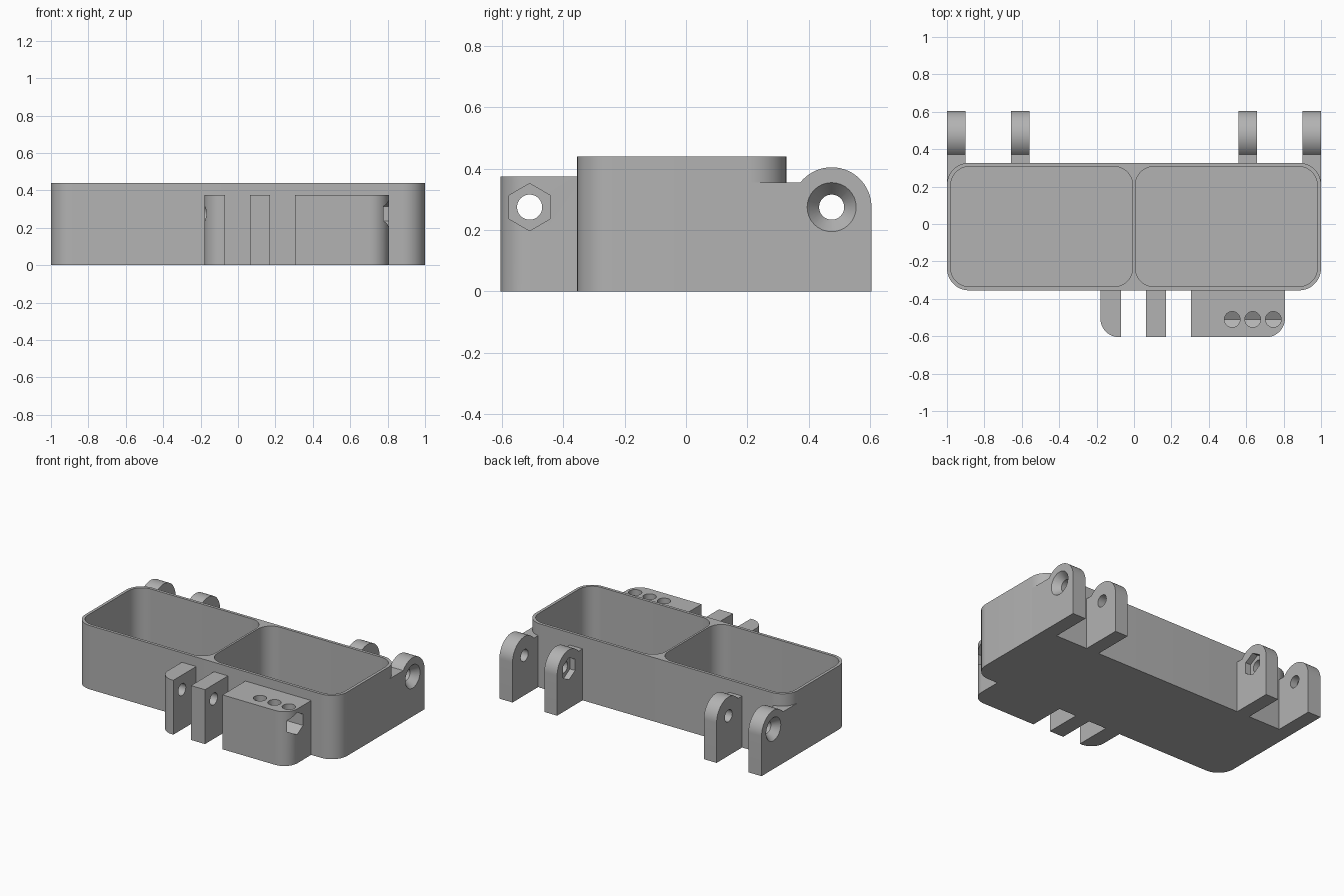
import bpy, bmesh
from math import pi, sin, cos, asin

if "Cube" in bpy.data.objects:
    bpy.data.objects.remove(bpy.data.objects["Cube"], do_unlink=True)

grey = bpy.data.materials.new("plain grey")
grey.use_nodes = True
grey.diffuse_color = (0.45, 0.45, 0.45, 1)
grey.node_tree.nodes["Principled BSDF"].inputs["Base Color"].default_value = grey.diffuse_color


def arc(cx, cy, r, start, end, n=12):
    return [(cx + r * cos(start + (end - start) * i / n),
             cy + r * sin(start + (end - start) * i / n)) for i in range(n + 1)]


def circle(cx, cy, r, n=32, turn=0):
    return arc(cx, cy, r, turn, turn + 2 * pi, n)[:-1]


def rounded(x0, x1, y0, y1, radii):
    """Rectangle outline; radii start at the low corner and run anticlockwise."""
    corners = [(x0, y0, 1, 1), (x1, y0, -1, 1), (x1, y1, -1, -1), (x0, y1, 1, -1)]
    points = []
    for k, ((x, y, sx, sy), r) in enumerate(zip(corners, radii)):
        if r:
            points += arc(x + sx * r, y + sy * r, r, pi + k * pi / 2, pi * 1.5 + k * pi / 2)
        else:
            points.append((x, y))
    return points


def loft(name, outline, lo, hi, axis="z", end_outline=None):
    """Solid between two matching outlines along the x or z axis."""
    bm = bmesh.new()

    def ring(pts, t):
        return [bm.verts.new((t, a, b) if axis == "x" else (a, b, t)) for a, b in pts]
    first, last = ring(outline, lo), ring(end_outline or outline, hi)
    bm.faces.new(first)
    bm.faces.new(last)
    for i in range(len(first)):
        j = (i + 1) % len(first)
        bm.faces.new((first[i], first[j], last[j], last[i]))
    bmesh.ops.recalc_face_normals(bm, faces=bm.faces)
    mesh = bpy.data.meshes.new(name)
    bm.to_mesh(mesh)
    bm.free()
    obj = bpy.data.objects.new(name, mesh)
    bpy.context.collection.objects.link(obj)
    return obj


def cutter(*args, **kw):
    obj = loft("cutter", *args, **kw)
    obj.hide_render = True
    cutters.append(obj)
    return obj


def finish(obj, cuts):
    """Bake the cuts, colour the part and shade it."""
    for c in cuts:
        mod = obj.modifiers.new("cut", "BOOLEAN")
        mod.operation, mod.solver, mod.object = "DIFFERENCE", "EXACT", c
    bpy.context.view_layer.update()
    baked = bpy.data.meshes.new_from_object(
        obj.evaluated_get(bpy.context.evaluated_depsgraph_get()))
    obj.modifiers.clear()
    obj.data = baked
    baked.materials.clear()
    baked.materials.append(grey)
    bpy.ops.object.select_all(action="DESELECT")
    obj.select_set(True)
    bpy.context.view_layer.objects.active = obj
    bpy.ops.object.shade_smooth_by_angle(angle=pi / 6)


cutters = []
PIN_Y, PIN_Z, BORE = 0.475, 0.275, 0.041
LATCH_Y = -0.51

# Tray with two rounded compartments
pockets = [cutter(rounded(a, b, -0.335, 0.307, [0.1] * 4), 0.02, 0.6)
           for a, b in ((-0.98, -0.007), (0.007, 0.98))]
tray = loft("tray", rounded(-1, 1, -0.355, 0.327, [0.118] * 4), 0, 0.44)
finish(tray, pockets)

# Hinge lugs along the back
pin_bore = cutter(circle(PIN_Y, PIN_Z, BORE), -1.2, 1.2, "x")


def lug_outline(y0):
    return ([(y0, 0), (0.605, 0)]
            + arc(PIN_Y, PIN_Z, 0.13, 0, pi - asin(0.08 / 0.13), 24) + [(y0, 0.355)])


for side, s in (("left", 1), ("right", -1)):
    # Outer lug fills the tray corner and has a countersunk bore
    lug = loft(side + "_outer_hinge_lug", lug_outline(0.2), s * 0.9, s, "x")
    sink = cutter(circle(PIN_Y, PIN_Z, 0.088), s * 1.01, s * 0.945, "x",
                  end_outline=circle(PIN_Y, PIN_Z, 0.036))
    finish(lug, [pin_bore, sink] + pockets)
    # Inner lug has a nut recess facing the middle
    lug = loft(side + "_inner_hinge_lug", lug_outline(0.317), s * 0.56, s * 0.657, "x")
    nut = cutter(circle(PIN_Y, PIN_Z, 0.077, 6, pi / 2), s * 0.5, s * 0.6, "x")
    finish(lug, [pin_bore, nut])

# Latch tabs on the front
latch_bore = cutter(circle(LATCH_Y, PIN_Z, BORE), -0.4, 1, "x")
for name, x0, x1, corner in (("latch_end_tab", -0.18, -0.07, 0.1),
                             ("latch_middle_tab", 0.065, 0.172, 0)):
    tab = loft(name, rounded(x0, x1, -0.605, -0.345, [corner, 0, 0, 0]), 0, 0.375)
    finish(tab, [latch_bore])

# Latch block with a hexagonal channel and three holes from above
block = loft("latch_block", rounded(0.305, 0.807, -0.605, -0.345, [0, 0.1, 0, 0]), 0, 0.375)
channel = cutter(circle(LATCH_Y, PIN_Z, 0.077, 6, pi / 2), 0.45, 0.9, "x")
holes = [cutter(circle(x, LATCH_Y, 0.042), PIN_Z, 0.5) for x in (0.525, 0.635, 0.745)]
finish(block, [latch_bore, channel] + holes)

for c in cutters:
    bpy.data.objects.remove(c, do_unlink=True)
